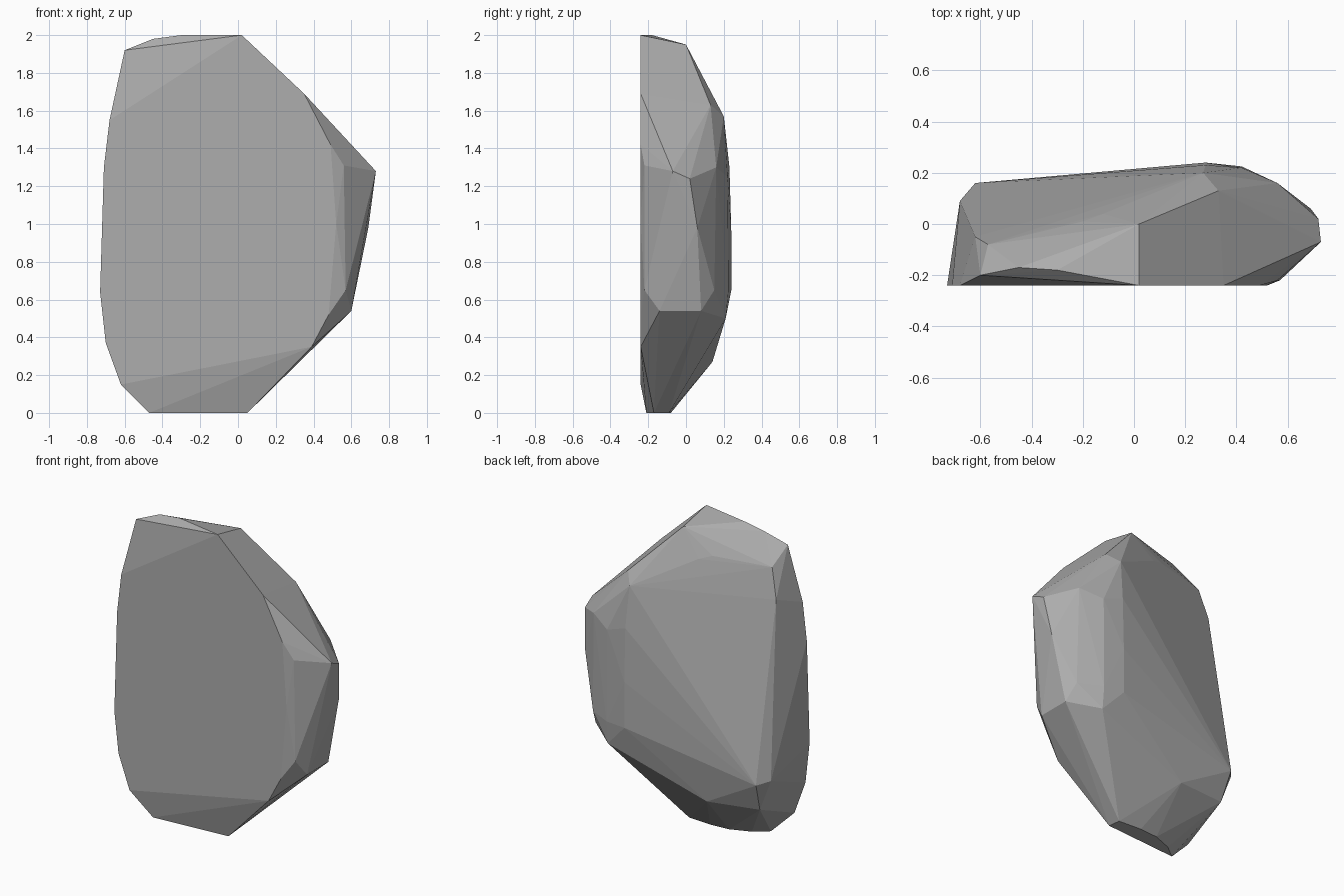
import bpy
import bmesh
import math

# Remove the default cube
default_cube = bpy.data.objects.get("Cube")
if default_cube:
    bpy.data.objects.remove(default_cube, do_unlink=True)


def make_material(name, colour):
    material = bpy.data.materials.new(name)
    material.use_nodes = True
    material.diffuse_color = colour
    shader = material.node_tree.nodes["Principled BSDF"]
    shader.inputs["Base Color"].default_value = colour
    shader.inputs["Roughness"].default_value = 0.9
    return material


def at_depth(outline, depth):
    """Place an (x, z) outline at one depth."""
    return [(x, depth, z) for x, z in outline]


def at_height(outline, height):
    """Place an (x, y) outline at one height."""
    return [(x, y, height) for x, y in outline]


def build_faceted_stone(name, points, material):
    """Wrap the corner points in a convex shell with flat facets."""
    mesh = bpy.data.meshes.new(name)
    bm = bmesh.new()
    for point in points:
        bm.verts.new(point)
    bmesh.ops.convex_hull(bm, input=bm.verts)
    loose = [vert for vert in bm.verts if not vert.link_faces]
    bmesh.ops.delete(bm, geom=loose, context="VERTS")
    bmesh.ops.dissolve_limit(bm, angle_limit=math.radians(0.5),
                             verts=bm.verts, edges=bm.edges)
    bmesh.ops.recalc_face_normals(bm, faces=bm.faces)
    bm.to_mesh(mesh)
    bm.free()
    mesh.materials.append(material)
    stone = bpy.data.objects.new(name, mesh)
    bpy.context.collection.objects.link(stone)
    return stone


# Broad flat front face
front_face = at_depth([(-.73, .64), (-.7, .37), (-.62, .15), (.39, .35),
                       (.48, .52), (.52, 1), (.49, 1.42), (.35, 1.69),
                       (.02, 2), (-.68, 1.55), (-.71, 1.3)], -.24)

# Narrow foot that the stone stands on
foot = at_height([(-.47, -.21), (.05, -.17), (.04, -.09),
                  (-.12, -.08), (-.25, -.09), (-.38, -.14)], 0)

# Sloping crown, from the front lip to the rear shoulder
crown = [(-.6, -.2, 1.92), (-.45, -.17, 1.98), (-.3, -.18, 2),
         (.02, 0, 1.95), (-.12, .04, 1.79), (-.2, .01, 1.82),
         (-.57, -.08, 1.81), (.33, .13, 1.63), (.27, .2, 1.57)]

# Pointed side with its bevelled rims
pointed_side = [(.56, -.22, 1.31), (.57, -.22, .65), (.73, -.07, 1.28),
                (.72, .02, 1.24), (.69, .06, .98), (.57, .15, .65),
                (.6, .08, .54), (.6, -.14, .54), (.56, .16, 1.3)]

# Rounded rear ridge and lower rear edge
rear = [(.28, .23, 1.3), (.28, .24, .95), (.28, .24, .65), (.42, .22, 1.25),
        (.42, .225, .65), (.42, .21, .5), (-.25, .14, .27)]

# Blunt side opposite the point
blunt_side = [(-.62, .16, .48), (-.68, .09, .5), (-.6, .09, .29),
              (-.62, -.05, 1.62), (-.62, -.18, 1.77)]

grey_stone = make_material("grey stone", (.42, .42, .42, 1))
build_faceted_stone("rock",
                    front_face + foot + crown + pointed_side + rear + blunt_side,
                    grey_stone)
